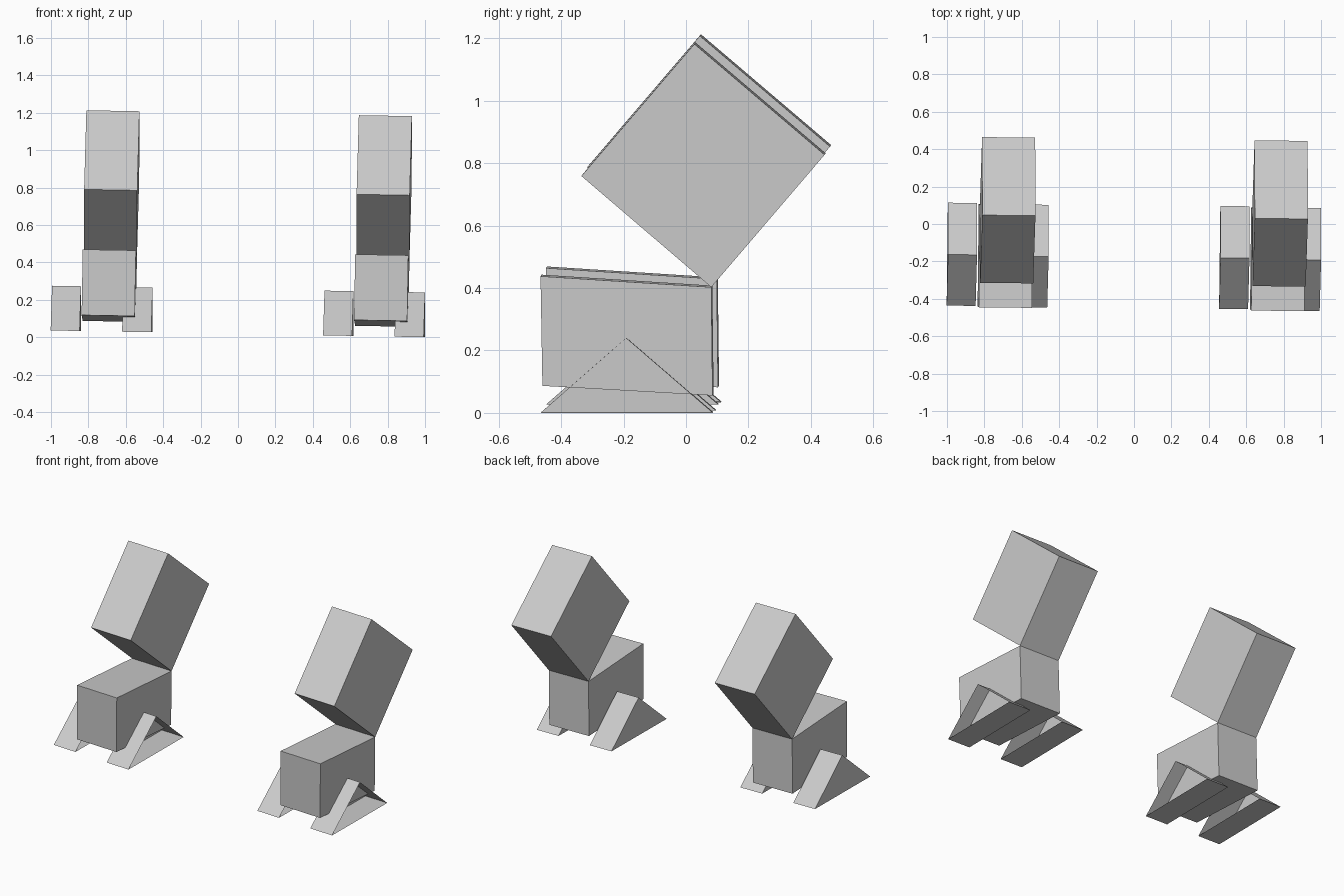
import bpy, bmesh
from mathutils import Matrix, Vector

if "Cube" in bpy.data.objects:
    bpy.data.objects.remove(bpy.data.objects["Cube"])

# the whole pair leans and turns about one degree
TILT = (Matrix.Translation((0, 0, -0.003)) @ Matrix.Rotation(-0.012, 4, 'Z')
        @ Matrix.Rotation(0.018, 4, 'Y'))


def prism(name, profile, x0, x1, shift=(0, 0, 0), open_right=False):
    """Extrude a (y, z) side profile from x0 to x1."""
    bm = bmesh.new()
    left = [bm.verts.new((x0, y, z)) for y, z in profile]
    right = [bm.verts.new((x1, y, z)) for y, z in profile]
    bm.faces.new(left)
    if not open_right:
        bm.faces.new(right[::-1])
    n = len(profile)
    for i in range(n):
        j = (i + 1) % n
        bm.faces.new((left[i], right[i], right[j], left[j]))
    bmesh.ops.recalc_face_normals(bm, faces=bm.faces)
    mesh = bpy.data.meshes.new(name)
    bm.to_mesh(mesh)
    bm.free()
    obj = bpy.data.objects.new(name, mesh)
    bpy.context.collection.objects.link(obj)
    obj.matrix_world = TILT @ Matrix.Translation(Vector(shift))


HEAD = [(0.092, 0.422), (0.455, 0.846), (0.038, 1.201), (-0.324, 0.778)]
BODY = [(-0.455, 0.457), (0.092, 0.422), (0.096, 0.075), (-0.449, 0.106)]
FOOT = [(-0.453, 0.021), (0.097, 0.021), (-0.18, 0.26)]

# two identical figures side by side
for side, dx in (("right", 0), ("left", -1.457)):
    prism(side + "_upper_block", HEAD, 0.624, 0.908, (dx, 0, 0))
    prism(side + "_lower_block", BODY, 0.624, 0.908, (dx, 0, 0))
    # wedge feet, open on their right end
    prism(side + "_outer_wedge", FOOT, 0.842, 0.998, (dx, 0, 0), True)
    prism(side + "_inner_wedge", FOOT, 0.460, 0.615, (dx, 0.005, 0), True)
